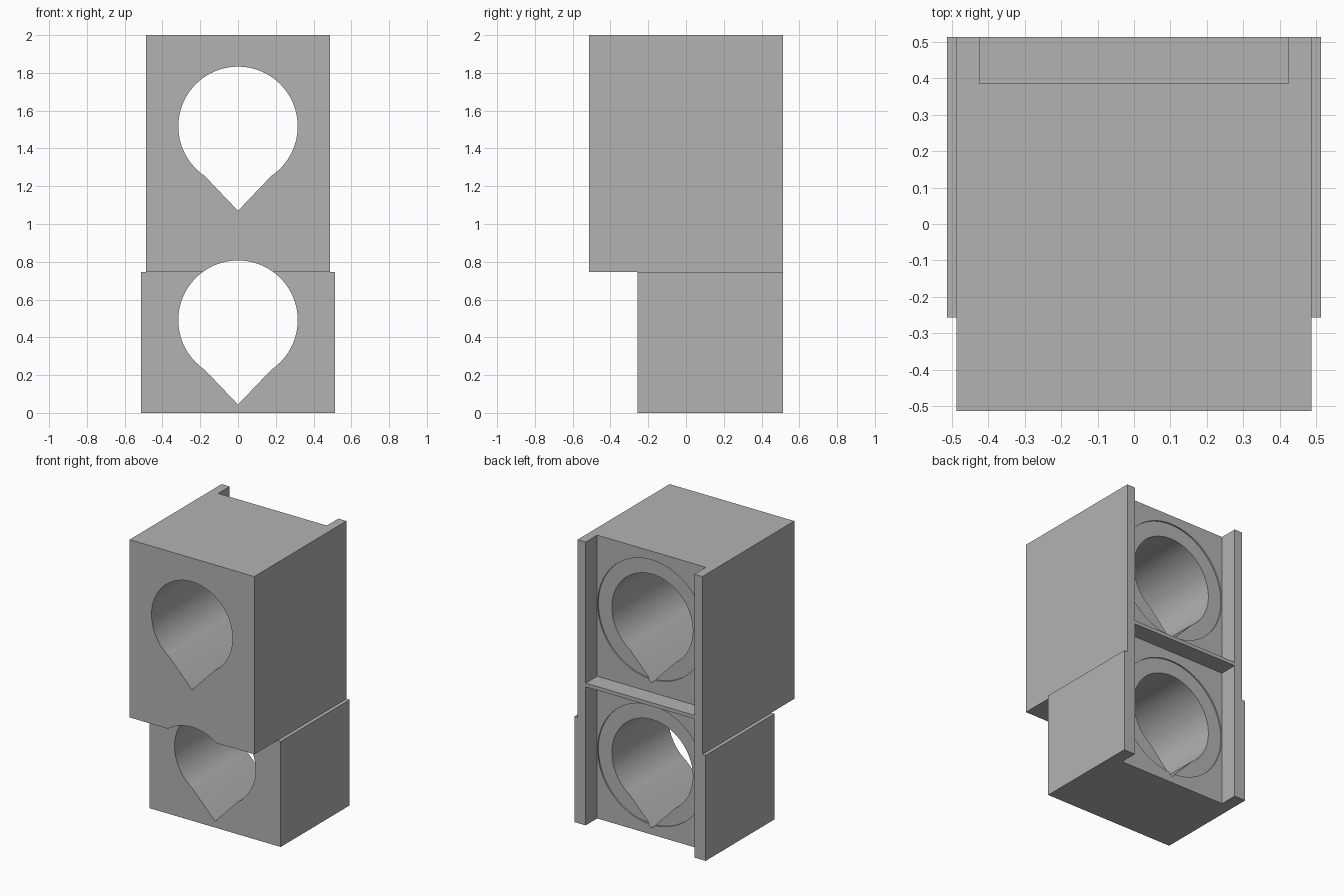
import bpy
import bmesh
from math import sin, cos, pi, atan2

if "Cube" in bpy.data.objects:
    bpy.data.objects.remove(bpy.data.objects["Cube"], do_unlink=True)

grey = bpy.data.materials.new("plain grey")
grey.use_nodes = True
colour = (0.45, 0.45, 0.45, 1)
grey.diffuse_color = colour
grey.node_tree.nodes["Principled BSDF"].inputs["Base Color"].default_value = colour

BACK = 0.513
RECESS = 0.385
RADIUS = 0.316


def prism(name, outline, y0, y1):
    """Extrude an (x, z) outline from y0 to y1."""
    bm = bmesh.new()
    face = bm.faces.new([bm.verts.new((x, y0, z)) for x, z in outline])
    new = bmesh.ops.extrude_face_region(bm, geom=[face])["geom"]
    verts = [v for v in new if isinstance(v, bmesh.types.BMVert)]
    bmesh.ops.translate(bm, verts=verts, vec=(0, y1 - y0, 0))
    bmesh.ops.recalc_face_normals(bm, faces=bm.faces)
    mesh = bpy.data.meshes.new(name)
    bm.to_mesh(mesh)
    bm.free()
    mesh.materials.append(grey)
    obj = bpy.data.objects.new(name, mesh)
    bpy.context.collection.objects.link(obj)
    return obj


def block(name, half, y0, y1, z0, z1):
    return prism(name, [(-half, z0), (half, z0), (half, z1), (-half, z1)], y0, y1)


def arc(r, zc, start, end, steps):
    angles = [start + (end - start) * i / steps for i in range(steps + 1)]
    return [(r * cos(a), zc + r * sin(a)) for a in angles]


def combine(obj, other, operation):
    mod = obj.modifiers.new(operation, "BOOLEAN")
    mod.operation = operation
    mod.solver = "EXACT"
    mod.object = other
    bpy.context.view_layer.objects.active = obj
    bpy.ops.object.modifier_apply(modifier=mod.name)
    bpy.data.objects.remove(other, do_unlink=True)


# Wide lower block with the deeper, narrower upper block on it
body = block("holder_body", 0.513, -0.256, BACK, 0, 0.745)
combine(body, block("upper_block", 0.487, -0.513, BACK, 0.745, 2), "UNION")

# Back pockets, leaving side ribs and a thin shelf between them
for z0, z1 in ((-0.1, 0.978), (1.004, 2.1)):
    combine(body, block("pocket", 0.424, RECESS, 0.7, z0, z1), "DIFFERENCE")

# Teardrop bores with a shallow round counterbore at the back
kink = atan2(-0.262, 0.177)
for zc in (0.491, 1.517):
    disc = arc(0.421, zc, 0, 2 * pi, 96)[:-1]
    combine(body, prism("counterbore", disc, RECESS - 0.01, RECESS + 0.05), "DIFFERENCE")
    drop = arc(RADIUS, zc, kink, pi - kink, 80) + [(0, zc - 0.447)]
    combine(body, prism("bore", drop, -0.8, 0.45), "DIFFERENCE")

bpy.ops.object.select_all(action="DESELECT")
body.select_set(True)
bpy.context.view_layer.objects.active = body
bpy.ops.object.shade_smooth_by_angle(angle=pi / 9)
